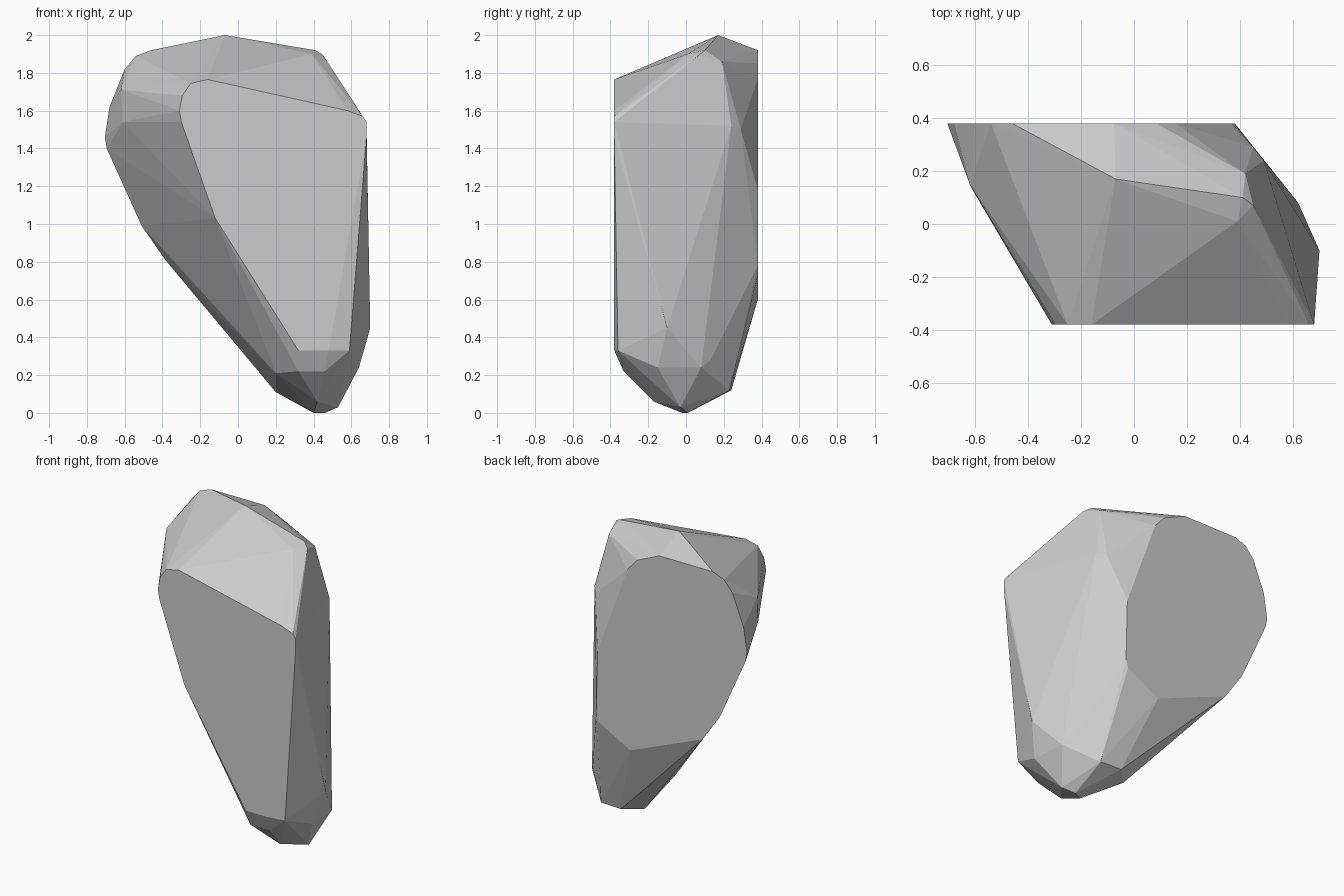
import bpy, bmesh

# Flat front cut outline (x, z)
front = [(-.31, 1.6), (-.295, 1.68), (-.25, 1.745), (-.16, 1.765), (.58, 1.6),
         (.66, 1.57), (.68, 1.54), (.68, 1.46), (.48, .33), (.32, .33), (-.12, 1.03), (-.3, 1.54)]
# Flat back cut outline (x, z)
back = [(.156, 1.77), (.084, 1.85), (-.075, 1.92), (-.46, 1.92), (-.54, 1.89),
        (-.6, 1.82), (-.68, 1.62), (-.705, 1.46), (-.695, 1.4), (-.51, .99),
        (-.385, .81), (.135, .6), (.365, .725), (.38, .78), (.37, 1.18)]
# Crown, shoulder and tip corners between the two cuts
crown = [(-.07, .17, 2), (.41, .1, 1.92), (.39, .01, 1.9), (.45, .07, 1.895), (.42, .19, 1.86)]
shoulder = [(-.62, .15, 1.71), (-.61, .13, 1.54), (-.5, .28, 1.85),
            (.45, .29, 1.5), (.49, .24, 1.52)]
tip = [(.7, -.1, .45), (.59, -.36, .33), (.64, -.15, .24), (.62, .08, .24), (.58, .13, .28),
       (.46, -.33, .22), (.32, -.33, .22), (.2, -.18, .21), (.2, .14, .11), (.3, .24, .12),
       (.45, .23, .12), (.4, -.02, 0), (.46, .01, 0), (.53, -.03, .03), (.42, -.17, .06)]

points = [(x, -.38, z) for x, z in front] + [(x, .38, z) for x, z in back]
points += crown + shoulder + tip

# Faceted stone: hull around the corners
bm = bmesh.new()
for p in points:
    bm.verts.new(p)
hull = bmesh.ops.convex_hull(bm, input=bm.verts)
loose = [v for v in bm.verts if not v.link_faces]
bmesh.ops.delete(bm, geom=loose, context='VERTS')
bmesh.ops.dissolve_limit(bm, angle_limit=.01, verts=bm.verts, edges=bm.edges)
bmesh.ops.recalc_face_normals(bm, faces=bm.faces)
mesh = bpy.data.meshes.new("stone")
bm.to_mesh(mesh)
bm.free()
bpy.context.collection.objects.link(bpy.data.objects.new("stone", mesh))
